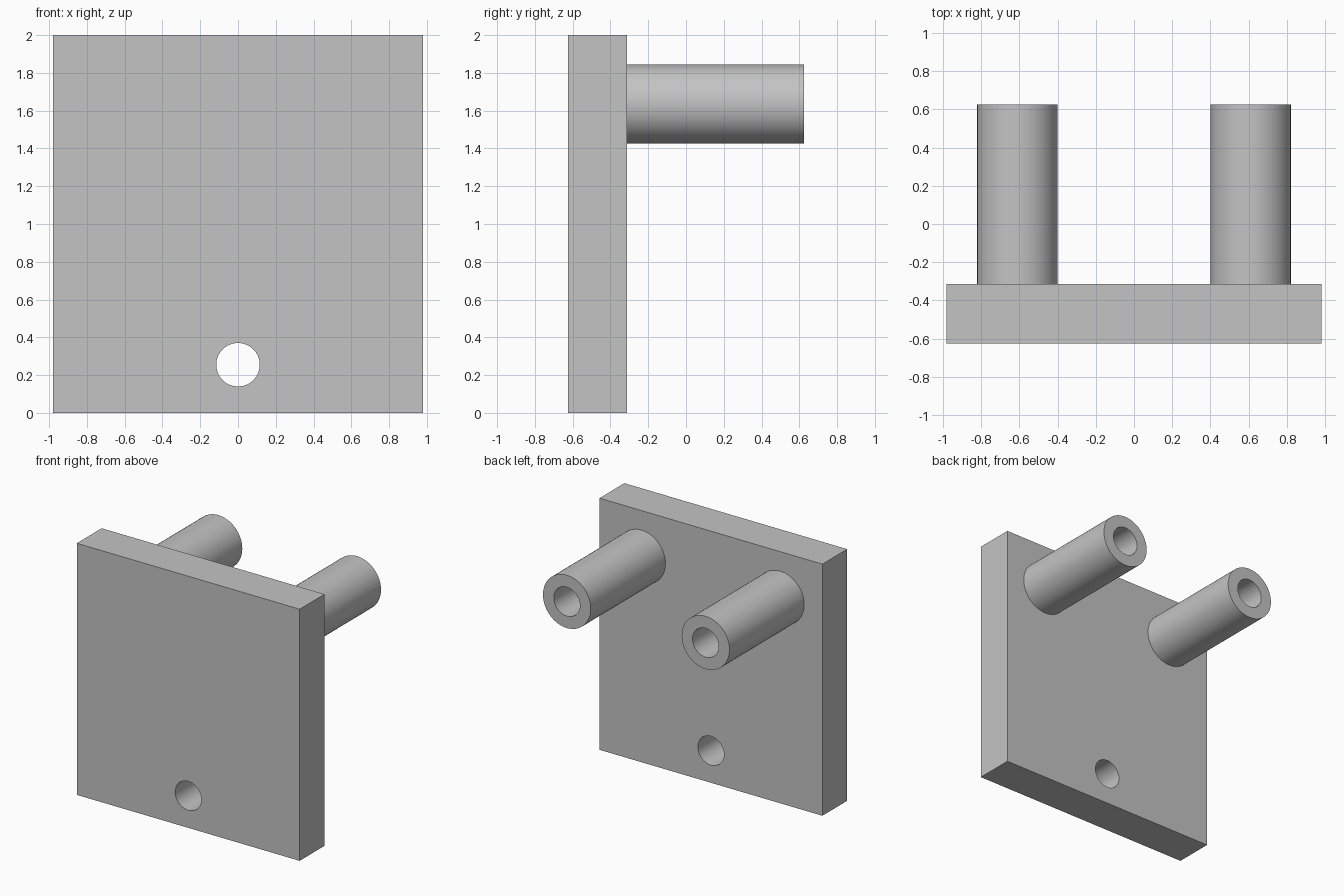
import bpy
import bmesh
from math import pi
from mathutils import Matrix, Vector

if "Cube" in bpy.data.objects:
    bpy.data.objects.remove(bpy.data.objects["Cube"], do_unlink=True)

FRONT, BACK, TIP = -0.625, -0.313, 0.625
HALF_WIDTH, HEIGHT = 0.98, 2.0
BORE = 0.115

grey = bpy.data.materials.new("plain_grey")
grey.use_nodes = True
grey.diffuse_color = (0.55, 0.55, 0.55, 1)
grey.node_tree.nodes["Principled BSDF"].inputs["Base Color"].default_value = grey.diffuse_color


def finish(bm, name):
    mesh = bpy.data.meshes.new(name)
    bm.to_mesh(mesh)
    bm.free()
    mesh.materials.append(grey)
    obj = bpy.data.objects.new(name, mesh)
    bpy.context.collection.objects.link(obj)
    return obj


def rod(name, x, z, radius, y0, y1):
    """Solid cylinder running along y."""
    bm = bmesh.new()
    place = Matrix.Translation((x, (y0 + y1) / 2, z)) @ Matrix.Rotation(pi / 2, 4, "X")
    bmesh.ops.create_cone(bm, cap_ends=True, segments=64, radius1=radius,
                          radius2=radius, depth=y1 - y0, matrix=place)
    return finish(bm, name)


def drill(obj, x, z, y0, y1):
    """Cut a round hole along y, then smooth the curved walls."""
    cutter = rod(obj.name + "_cutter", x, z, BORE, y0, y1)
    cutter.hide_render = True
    cut = obj.modifiers.new("hole", "BOOLEAN")
    cut.operation = "DIFFERENCE"
    cut.solver = "EXACT"
    cut.object = cutter
    bpy.ops.object.select_all(action="DESELECT")
    obj.select_set(True)
    bpy.context.view_layer.objects.active = obj
    bpy.ops.object.modifier_apply(modifier=cut.name)
    bpy.data.objects.remove(cutter, do_unlink=True)
    bpy.ops.object.shade_smooth_by_angle(angle=pi / 6)


# Back plate with its through hole near the bottom
bm = bmesh.new()
bmesh.ops.create_cube(bm, size=1)
bmesh.ops.scale(bm, verts=bm.verts, vec=Vector((2 * HALF_WIDTH, BACK - FRONT, HEIGHT)))
bmesh.ops.translate(bm, verts=bm.verts, vec=Vector((0, (FRONT + BACK) / 2, HEIGHT / 2)))
plate = finish(bm, "plate")
drill(plate, 0, 0.255, FRONT - 0.1, BACK + 0.1)

# Two hollow posts behind the plate
for side, x in (("left", 0.61), ("right", -0.61)):
    post = rod(side + "_post", x, 1.635, 0.21, BACK, TIP)
    drill(post, x, 1.635, BACK - 0.1, TIP + 0.1)
